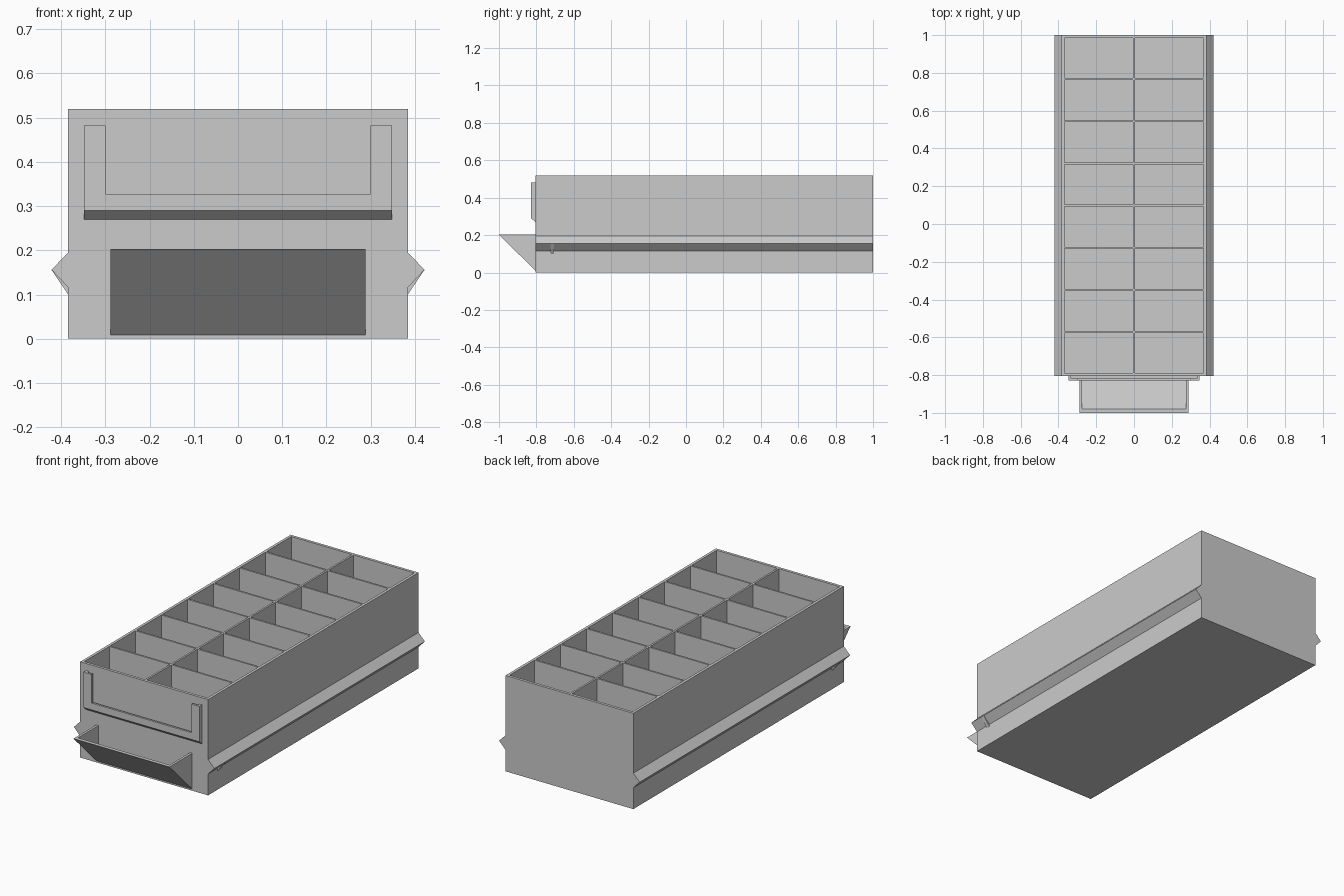
import bpy
import bmesh

if "Cube" in bpy.data.objects:
    bpy.data.objects.remove(bpy.data.objects["Cube"], do_unlink=True)

# Single plastic colour
GREY = (0.6, 0.6, 0.6, 1)
plastic = bpy.data.materials.new("grey_plastic")
plastic.use_nodes = True
plastic.diffuse_color = GREY
plastic.node_tree.nodes["Principled BSDF"].inputs["Base Color"].default_value = GREY

HALF_W, FRONT, BACK, HEIGHT = 0.384, -0.805, 1.0, 0.52
WALL, DIVIDER, FLOOR = 0.015, 0.01, 0.015
ROWS, COLUMNS = 8, 2


def finish(name, bm):
    bmesh.ops.remove_doubles(bm, verts=bm.verts, dist=1e-5)
    bmesh.ops.recalc_face_normals(bm, faces=bm.faces)
    mesh = bpy.data.meshes.new(name)
    bm.to_mesh(mesh)
    bm.free()
    mesh.materials.append(plastic)
    obj = bpy.data.objects.new(name, mesh)
    bpy.context.collection.objects.link(obj)
    return obj


def prism(name, profile, axis, start, end):
    """Extrude a closed 2D profile along x (profile y, z) or y (profile x, z)."""
    bm = bmesh.new()

    def place(a, b, t):
        return (t, a, b) if axis == "x" else (a, t, b)

    face = bm.faces.new([bm.verts.new(place(a, b, start)) for a, b in profile])
    ext = bmesh.ops.extrude_face_region(bm, geom=[face])
    moved = [v for v in ext["geom"] if isinstance(v, bmesh.types.BMVert)]
    shift = place(0, 0, end - start)
    bmesh.ops.translate(bm, verts=moved, vec=shift)
    return finish(name, bm)


def cuts(low, high, count):
    """Alternating wall and compartment boundaries along one direction."""
    size = (high - low - 2 * WALL - (count - 1) * DIVIDER) / count
    values = [low]
    for i in range(count):
        a = low + WALL + i * (size + DIVIDER)
        values += [a, a + size]
    return values + [high]


# Drawer body: a slab whose top is a grid of sunken compartments
bm = bmesh.new()


def quad(*points):
    bm.faces.new([bm.verts.new(p) for p in points])


def sides(x0, x1, y0, y1, z0, z1):
    ring = [(x0, y0), (x1, y0), (x1, y1), (x0, y1)]
    for (ax, ay), (bx, by) in zip(ring, ring[1:] + ring[:1]):
        quad((ax, ay, z0), (bx, by, z0), (bx, by, z1), (ax, ay, z1))


def flat(x0, x1, y0, y1, z):
    quad((x0, y0, z), (x1, y0, z), (x1, y1, z), (x0, y1, z))


xs = cuts(-HALF_W, HALF_W, COLUMNS)
ys = cuts(FRONT, BACK, ROWS)
for i, (x0, x1) in enumerate(zip(xs, xs[1:])):
    for j, (y0, y1) in enumerate(zip(ys, ys[1:])):
        if i % 2 and j % 2:
            flat(x0, x1, y0, y1, FLOOR)
            sides(x0, x1, y0, y1, FLOOR, HEIGHT)
        else:
            flat(x0, x1, y0, y1, HEIGHT)
# Outer shell, split where the top grid is split
for x0, x1 in zip(xs, xs[1:]):
    for y in (FRONT, BACK):
        quad((x0, y, 0), (x1, y, 0), (x1, y, HEIGHT), (x0, y, HEIGHT))
for y0, y1 in zip(ys, ys[1:]):
    for x in (-HALF_W, HALF_W):
        quad((x, y0, 0), (x, y1, 0), (x, y1, HEIGHT), (x, y0, HEIGHT))
    for x0, x1 in zip(xs, xs[1:]):
        flat(x0, x1, y0, y1, 0)
body = finish("drawer_body", bm)
tidy = body.modifiers.new("merge_flat_faces", "DECIMATE")
tidy.decimate_type = "DISSOLVE"

# Side runners with a small stop near the front
for side, s in (("left", 1), ("right", -1)):
    wall, tip = s * HALF_W, s * 0.422
    prism(side + "_runner", [(wall, 0.195), (tip, 0.156), (wall, 0.116)],
          "y", FRONT, BACK)
    prism(side + "_runner_stop", [(wall, 0.156), (tip, 0.156), (wall, 0.1)],
          "y", -0.725, -0.705)

# Scoop handle: sloped plate between two triangular cheeks
TOP, LIP = 0.203, -1.0
prism("handle_plate", [(LIP, TOP), (LIP + 0.02, TOP), (FRONT, 0.029), (FRONT, 0.009)],
      "x", -0.288, 0.288)
for side, s in (("left", 1), ("right", -1)):
    prism(side + "_handle_cheek", [(LIP, TOP), (FRONT, TOP), (FRONT, 0.009)],
          "x", s * 0.275, s * 0.288)

# Label holder: U-shaped face on a ledge and two side spacers
OUT, MID = -0.828, -0.817
W, INNER, LOW, LEDGE, HIGH = 0.348, 0.3, 0.29, 0.327, 0.482
prism("label_frame", [(-W, LOW), (W, LOW), (W, HIGH), (INNER, HIGH),
                      (INNER, LEDGE), (-INNER, LEDGE), (-INNER, HIGH), (-W, HIGH)],
      "y", OUT, MID)
prism("label_ledge", [(OUT, LOW), (MID, LOW), (MID, LOW + 0.012),
                      (FRONT, LOW + 0.012), (FRONT, 0.27)], "x", -W, W)
for side, s in (("left", 1), ("right", -1)):
    prism(side + "_label_spacer", [(MID, LOW), (FRONT, LOW), (FRONT, HIGH), (MID, HIGH)],
          "x", s * 0.333, s * W)
